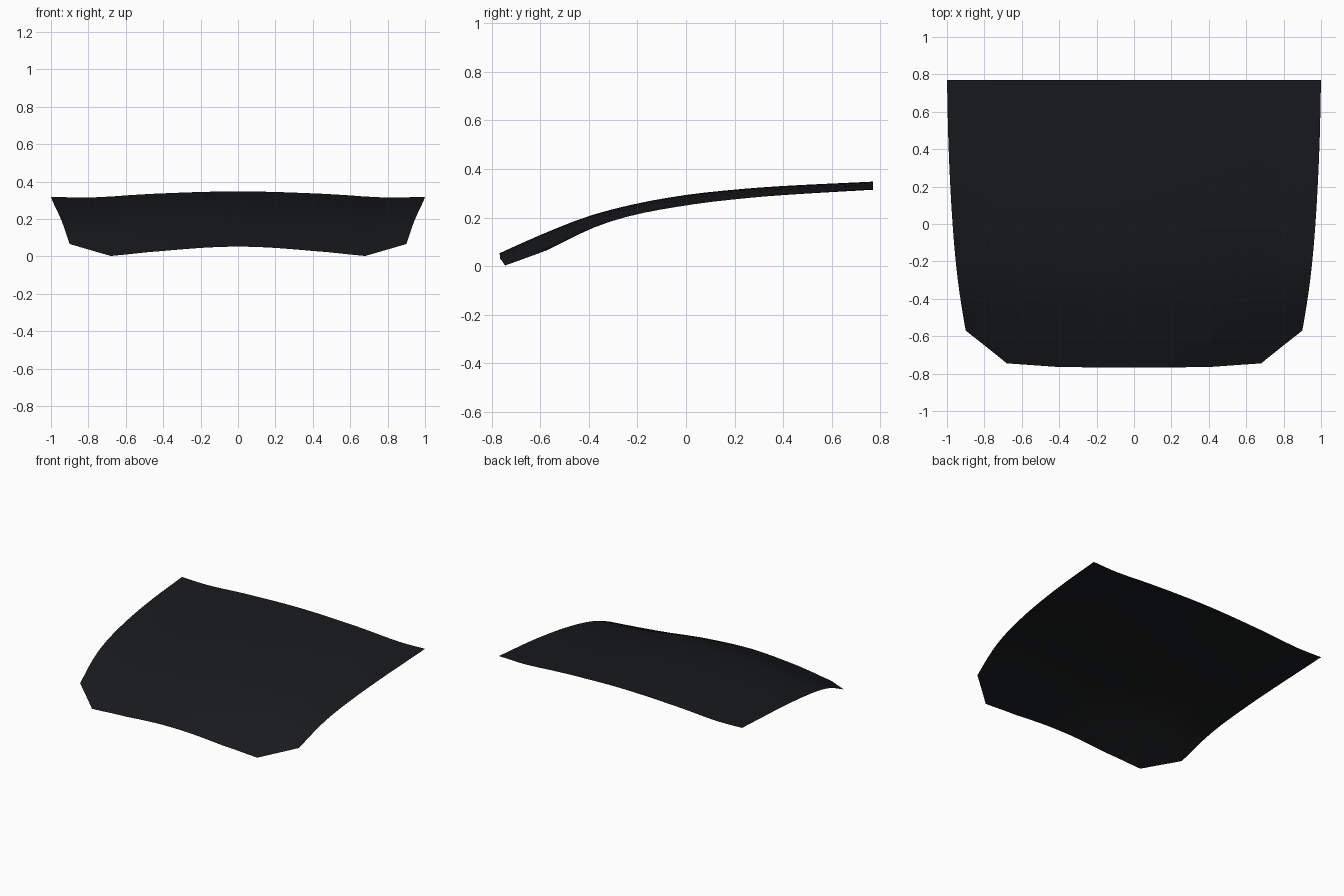
import bpy, bmesh

if "Cube" in bpy.data.objects:
    bpy.data.objects.remove(bpy.data.objects["Cube"])


def curve(pts, x):
    """Smooth (cubic Hermite) interpolation through (x, value) points."""
    n = len(pts)
    x = min(max(x, pts[0][0]), pts[-1][0])
    i = next(k for k in range(n - 1) if x <= pts[k + 1][0] + 1e-9)

    def slope(k):
        a, b = pts[max(k - 1, 0)], pts[min(k + 1, n - 1)]
        return (b[1] - a[1]) / (b[0] - a[0])
    (x0, v0), (x1, v1) = pts[i], pts[i + 1]
    h = x1 - x0
    t = (x - x0) / h
    return (v0 * (2*t**3 - 3*t**2 + 1) + v1 * (3*t**2 - 2*t**3)
            + h * slope(i) * (t**3 - 2*t**2 + t) + h * slope(i + 1) * (t**3 - t**2))


def linear(pts, x):
    for (x0, v0), (x1, v1) in zip(pts, pts[1:]):
        if x <= x1 + 1e-9:
            return v0 + (v1 - v0) * (x - x0) / (x1 - x0)
    return pts[-1][1]


# profiles along the length (y)
CROWN = [(-.77, .052), (-.6, .128), (-.4, .206), (-.2, .258), (0, .293),
         (.2, .315), (.4, .330), (.77, .348)]
WIDTH = [(-.77, .86), (-.57, .90), (-.3, .942), (0, .97), (.4, .991), (.77, 1.0)]
DROP_SHOULDER = [(-.77, .061), (-.57, .058), (-.3, .043), (0, .040), (.77, .033)]
DROP_EDGE = [(-.77, .078), (-.57, .074), (-.3, .047), (0, .043), (.77, .029)]
# front edge outline: fraction of half width -> y, with clipped corner
FRONT = [(0, -.768), (.46, -.765), (.786, -.745), (1, -.57)]

COLS = [0, .115, .23, .345, .46, .57, .68, .786, .84, .89, .945, 1]
ROWS = 20

# half of the curved panel
bm = bmesh.new()
grid = []
for s in COLS:
    col = []
    y0 = linear(FRONT, s)
    for r in range(ROWS + 1):
        y = y0 + (.77 - y0) * r / ROWS
        d = curve(DROP_SHOULDER, y)
        across = [(-.46, .4 * d), (0, 0), (.46, .4 * d), (.786, d), (1, curve(DROP_EDGE, y))]
        col.append(bm.verts.new((s * curve(WIDTH, y), y, curve(CROWN, y) - curve(across, s))))
    grid.append(col)
for a, b in zip(grid, grid[1:]):
    for r in range(ROWS):
        bm.faces.new((a[r], b[r], b[r + 1], a[r + 1])).smooth = True
mesh = bpy.data.meshes.new("hood_panel")
bm.to_mesh(mesh)
bm.free()
hood = bpy.data.objects.new("hood_panel", mesh)
bpy.context.collection.objects.link(hood)

# mirrored other half
mirror = hood.modifiers.new("mirror", 'MIRROR')
mirror.use_clip = True

# dark paint
paint = bpy.data.materials.new("black_paint")
paint.diffuse_color = (.009, .010, .011, 1)
paint.use_nodes = True
paint.node_tree.nodes["Principled BSDF"].inputs["Base Color"].default_value = paint.diffuse_color
mesh.materials.append(paint)
